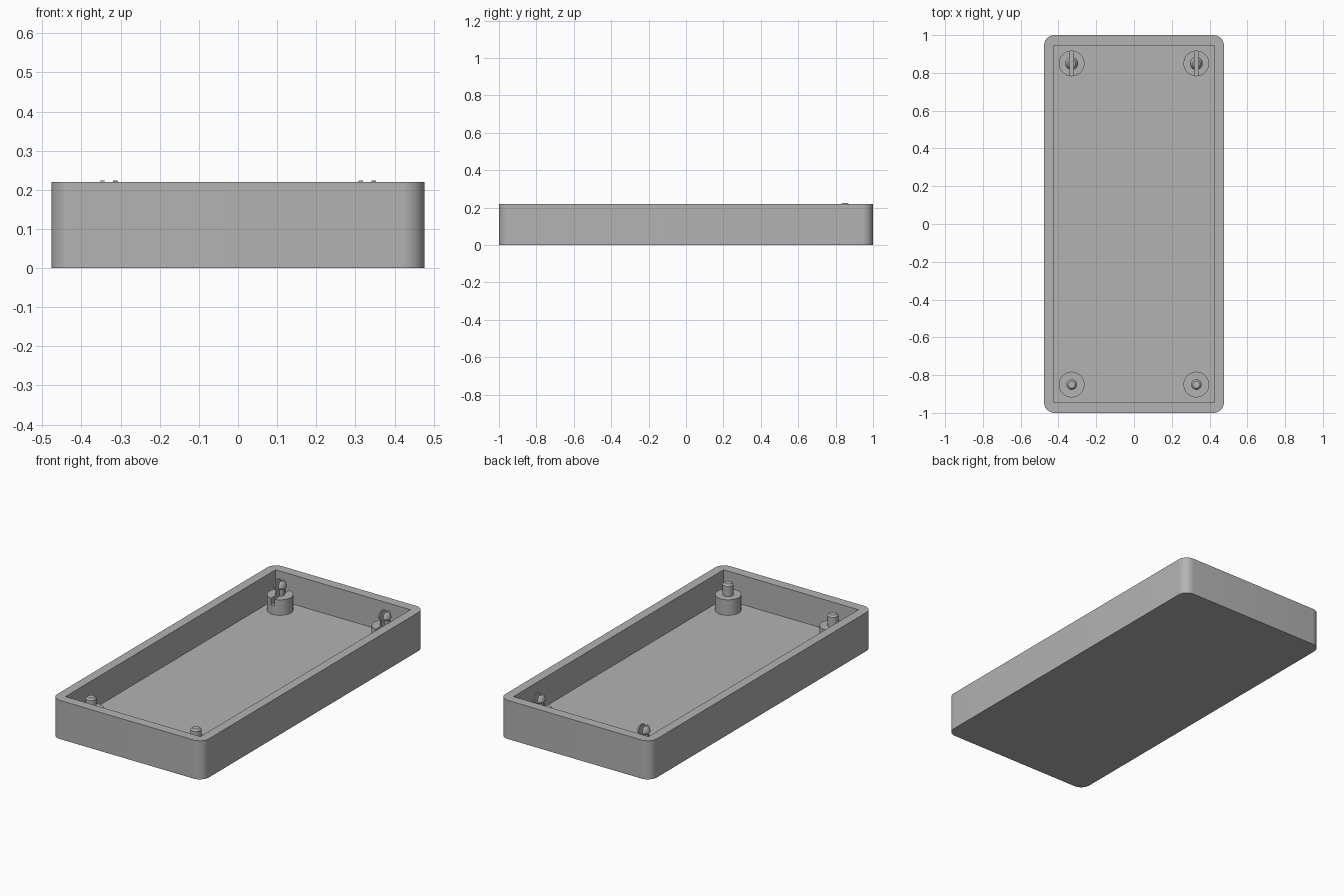
import bpy, bmesh, math
from mathutils import Matrix, Vector

old = bpy.data.objects.get("Cube")
if old:
    bpy.data.objects.remove(old, do_unlink=True)

grey = bpy.data.materials.new("mid_grey")
grey.use_nodes = True
colour = (0.45, 0.45, 0.45, 1)
grey.diffuse_color = colour
grey.node_tree.nodes["Principled BSDF"].inputs["Base Color"].default_value = colour


def finish(name, bm):
    """Turn a bmesh into a grey object."""
    bmesh.ops.recalc_face_normals(bm, faces=bm.faces)
    mesh = bpy.data.meshes.new(name)
    bm.to_mesh(mesh)
    bm.free()
    mesh.materials.append(grey)
    obj = bpy.data.objects.new(name, mesh)
    bpy.context.collection.objects.link(obj)
    return obj


def box(name, size, centre, corner=0):
    """Box with optionally rounded vertical edges."""
    bm = bmesh.new()
    bmesh.ops.create_cube(bm, size=1, matrix=Matrix.Translation(centre)
                          @ Matrix.Diagonal((*size, 1)))
    if corner:
        upright = [e for e in bm.edges
                   if abs(e.verts[0].co.z - e.verts[1].co.z) > size[2] / 2]
        bmesh.ops.bevel(bm, geom=upright, offset=corner, segments=10,
                        profile=0.5, affect='EDGES')
    return finish(name, bm)


def lathe(name, profile, x, y, sides=48):
    """Spin a radius/height profile around a vertical axis."""
    bm = bmesh.new()
    verts = [bm.verts.new((r, 0, z)) for r, z in profile]
    edges = [bm.edges.new(pair) for pair in zip(verts, verts[1:])]
    bmesh.ops.spin(bm, geom=verts + edges, cent=(0, 0, 0), axis=(0, 0, 1),
                   angle=math.tau, steps=sides, use_duplicate=False)
    bmesh.ops.remove_doubles(bm, verts=bm.verts, dist=0.0001)
    bmesh.ops.translate(bm, verts=bm.verts, vec=(x, y, 0))
    return finish(name, bm)


def activate(obj):
    bpy.ops.object.select_all(action='DESELECT')
    obj.select_set(True)
    bpy.context.view_layer.objects.active = obj


def cut(obj, cutter):
    """Subtract the cutter and throw it away."""
    activate(obj)
    mod = obj.modifiers.new("cut", 'BOOLEAN')
    mod.operation = 'DIFFERENCE'
    mod.solver = 'EXACT'
    mod.object = cutter
    bpy.ops.object.modifier_apply(modifier=mod.name)
    bpy.data.objects.remove(cutter, do_unlink=True)


def smooth(obj):
    activate(obj)
    bpy.ops.object.shade_smooth_by_angle(angle=math.radians(30))


# Open tray with rounded outer corners and a square-cornered cavity
HEIGHT, FLOOR = 0.22, 0.054
tray = box("tray", (0.954, 2, HEIGHT), (0, 0, HEIGHT / 2), 0.057)
cut(tray, box("cavity", (0.85, 1.89, 0.4), (0, 0, FLOOR + 0.2)))
smooth(tray)

# Standoff shared by all four posts
TOP = 0.142
standoff = [(0, 0.04), (0.068, 0.04), (0.068, TOP)]
pin = [(0.028, TOP), (0.028, 0.2), (0.019, 0.209), (0, 0.209)]
# Snap head: narrow neck, barb, rounded nose
clip = [(0.024, TOP), (0.024, 0.18), (0.034, 0.187), (0.034, 0.193),
        (0.031, 0.207), (0.026, 0.217), (0.02, 0.224), (0, 0.224)]

for side, x in (("right", -0.33), ("left", 0.33)):
    smooth(lathe(f"front_{side}_pin_post", standoff + pin, x, -0.85))
    post = lathe(f"back_{side}_clip_post", standoff + clip, x, 0.85)
    cut(post, box("slot", (0.022, 0.2, 0.2), (x, 0.85, 0.205)))
    smooth(post)
